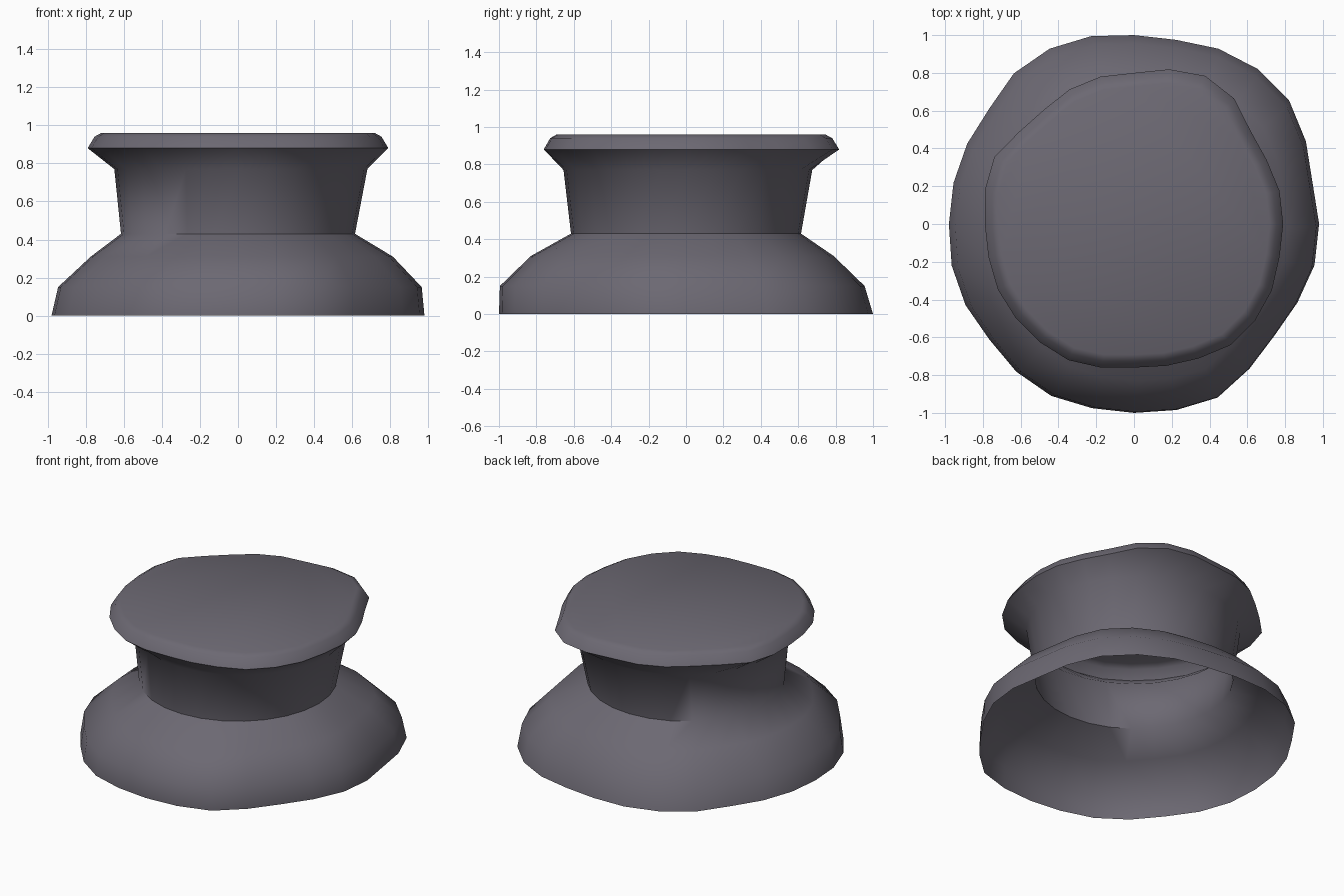
import bpy
import bmesh
from math import cos, sin, tau, radians

cube = bpy.data.objects.get("Cube")
if cube:
    bpy.data.objects.remove(cube, do_unlink=True)

# One dull grey-violet material
grey = bpy.data.materials.new("dark_grey")
grey.use_nodes = True
colour = (0.15, 0.14, 0.17, 1)
grey.diffuse_color = colour
grey.node_tree.nodes["Principled BSDF"].inputs["Base Color"].default_value = colour

# Hand-worn outlines: radius in hundredths at equal angles, from +x anticlockwise
skirt_outline = [98, 97, 101, 105, 105, 103, 100, 100, 102, 103, 102, 98, 98, 98,
                 98, 99, 99, 98, 100, 101, 100, 100, 101, 102, 98, 95, 96, 98]
rim_outline = [79, 79, 78, 79, 85, 87, 84, 80, 80, 79, 77, 78, 82, 81,
               79, 79, 80, 80, 80, 80, 78, 76, 77, 79, 82, 82, 81, 79]
sides = len(skirt_outline)
round_outline = [100] * sides

# Profile: height, outline, scale, shift in x, shift in y
profile = [
    (0.00, skirt_outline, 1.00, 0, 0),
    (0.15, skirt_outline, 0.975, 0.01, -0.02),
    (0.31, skirt_outline, 0.81, 0.02, -0.02),
    (0.43, round_outline, 0.615, 0, 0),
    (0.77, round_outline, 0.665, 0.015, 0.01),
    (0.88, rim_outline, 1.00, 0, 0),
    (0.94, rim_outline, 0.955, 0, 0),
    (0.96, rim_outline, 0.91, 0, 0),
]


def add_ring(bm, z, outline, scale, dx, dy):
    ring = []
    for i, r in enumerate(outline):
        a = tau * i / sides
        r *= scale / 100
        ring.append(bm.verts.new((r * cos(a) + dx, r * sin(a) + dy, z)))
    return ring


# Open-bottomed shell: flared skirt, neck and flat cap
bm = bmesh.new()
rings = [add_ring(bm, *row) for row in profile]
for low, high in zip(rings, rings[1:]):
    for i in range(sides):
        j = (i + 1) % sides
        bm.faces.new((low[i], low[j], high[j], high[i]))
bm.faces.new(rings[-1])

mesh = bpy.data.meshes.new("flared_knob")
bm.to_mesh(mesh)
bm.free()
mesh.materials.append(grey)
knob = bpy.data.objects.new("flared_knob", mesh)
bpy.context.collection.objects.link(knob)

bpy.ops.object.select_all(action="DESELECT")
knob.select_set(True)
bpy.context.view_layer.objects.active = knob
bpy.ops.object.shade_smooth_by_angle(angle=radians(65))
